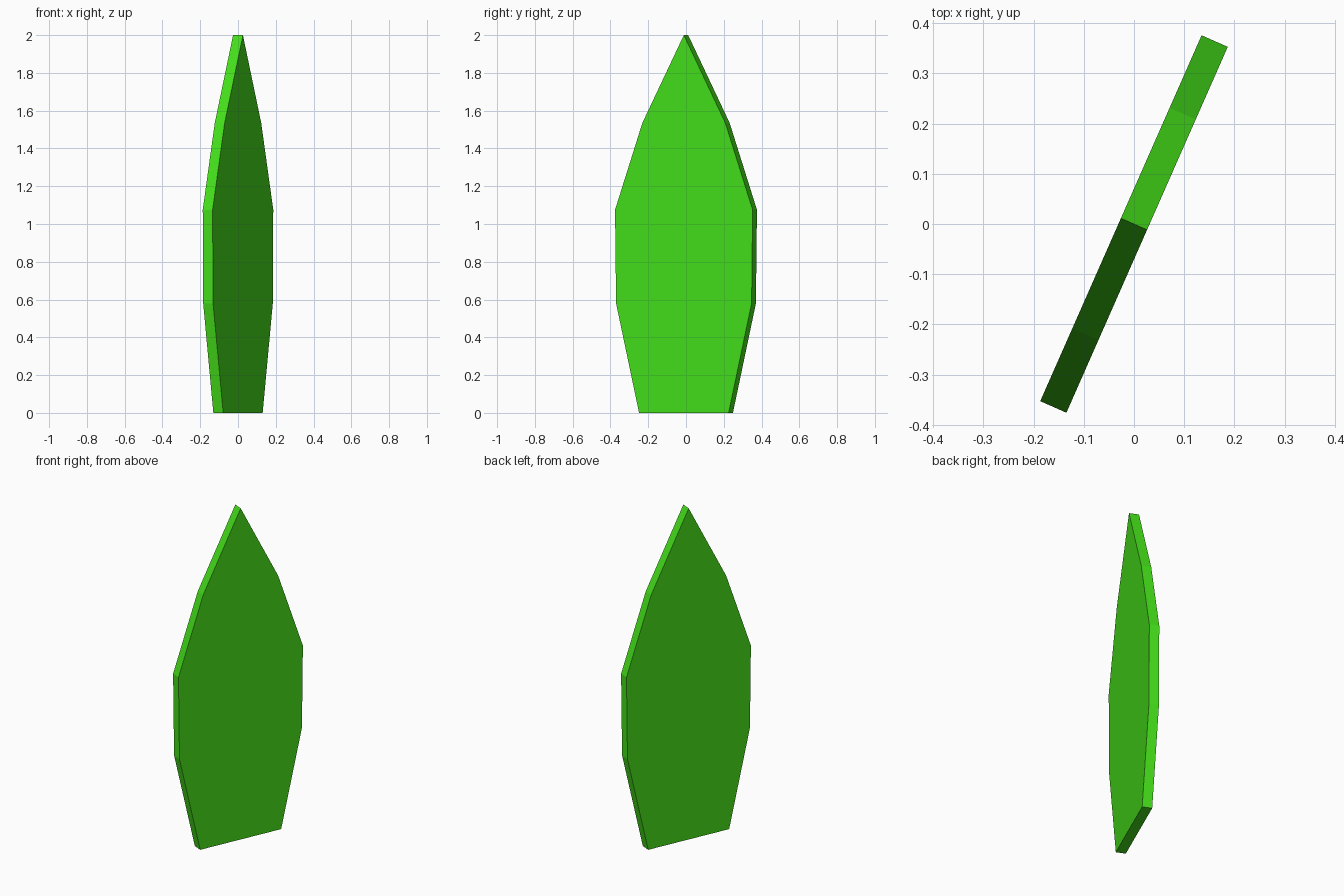
import bpy, bmesh, math
from mathutils import Matrix, Vector

if "Cube" in bpy.data.objects:
    bpy.data.objects.remove(bpy.data.objects["Cube"])

# Half-outline of the leaf blade: (half width, height)
HALF = [(0.259, 0.0), (0.392, 0.58), (0.398, 1.075), (0.24, 1.535)]
TIP = (0.0, 2.0)
THICKNESS = 0.057
TURN = math.radians(66.2)

# Full outline: right side up, tip, mirrored left side down
outline = HALF + [TIP] + [(-w, z) for w, z in reversed(HALF)]

# Flat face extruded into a plate, then turned about z
bm = bmesh.new()
face = bm.faces.new([bm.verts.new((w, -THICKNESS / 2, z)) for w, z in outline])
ext = bmesh.ops.extrude_face_region(bm, geom=[face], use_keep_orig=True)
moved = [v for v in ext["geom"] if isinstance(v, bmesh.types.BMVert)]
bmesh.ops.translate(bm, verts=moved, vec=Vector((0, THICKNESS, 0)))
bmesh.ops.recalc_face_normals(bm, faces=bm.faces)
bmesh.ops.transform(bm, matrix=Matrix.Rotation(TURN, 4, "Z"), verts=bm.verts)

mesh = bpy.data.meshes.new("leaf_blade")
bm.to_mesh(mesh)
bm.free()
leaf = bpy.data.objects.new("leaf_blade", mesh)
bpy.context.collection.objects.link(leaf)

# Leaf green
green = bpy.data.materials.new("leaf_green")
green.diffuse_color = (0.058, 0.73, 0.01, 1)
green.use_nodes = True
green.node_tree.nodes["Principled BSDF"].inputs["Base Color"].default_value = green.diffuse_color
mesh.materials.append(green)
